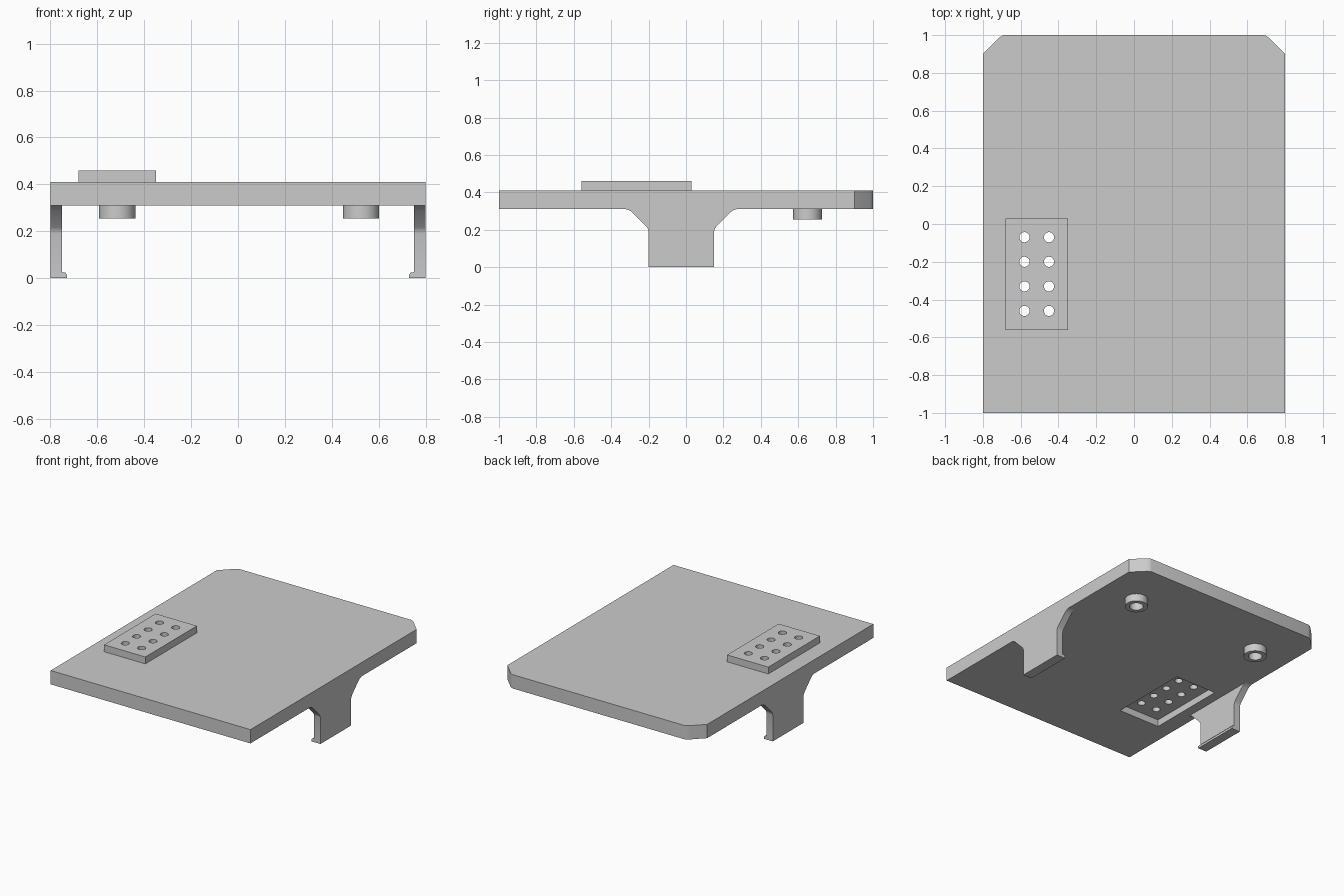
import bpy
import bmesh
import math
from mathutils import Matrix, Vector

if "Cube" in bpy.data.objects:
    bpy.data.objects.remove(bpy.data.objects["Cube"], do_unlink=True)

grey = bpy.data.materials.new("plain_grey")
grey.use_nodes = True
GREY = (0.6, 0.6, 0.6, 1)
grey.diffuse_color = GREY
grey.node_tree.nodes["Principled BSDF"].inputs["Base Color"].default_value = GREY


def rect(x0, x1, y0, y1):
    return [(x0, y0), (x1, y0), (x1, y1), (x0, y1)]


def circle(cx, cy, r, n=32):
    steps = [math.tau * i / n for i in range(n)]
    return [(cx + r * math.cos(a), cy + r * math.sin(a)) for a in steps]


def extrusion(name, loops, low, high, axes="xyz"):
    """Extrude an outline with holes from low to high along the third axis."""
    curve = bpy.data.curves.new(name, "CURVE")
    curve.dimensions = "2D"
    curve.fill_mode = "BOTH"
    curve.extrude = (high - low) / 2
    for loop in loops:
        spline = curve.splines.new("POLY")
        spline.points.add(len(loop) - 1)
        for point, (u, v) in zip(spline.points, loop):
            point.co = (u, v, 0, 1)
        spline.use_cyclic_u = True
    helper = bpy.data.objects.new(name + "_outline", curve)
    bpy.context.collection.objects.link(helper)
    bpy.context.view_layer.update()
    deps = bpy.context.evaluated_depsgraph_get()
    mesh = bpy.data.meshes.new_from_object(helper.evaluated_get(deps))
    bpy.data.objects.remove(helper, do_unlink=True)
    bpy.data.curves.remove(curve)

    # Weld the caps to the sides and turn the profile into place
    bm = bmesh.new()
    bm.from_mesh(mesh)
    bmesh.ops.remove_doubles(bm, verts=bm.verts, dist=0.0001)
    middle = (low + high) / 2
    for v in bm.verts:
        local = (v.co.x, v.co.y, v.co.z + middle)
        v.co = Vector([local[axes.index(a)] for a in "xyz"])
    bmesh.ops.recalc_face_normals(bm, faces=bm.faces)
    bm.to_mesh(mesh)
    bm.free()
    mesh.materials.clear()
    mesh.materials.append(grey)
    obj = bpy.data.objects.new(name, mesh)
    bpy.context.collection.objects.link(obj)
    bpy.ops.object.select_all(action="DESELECT")
    obj.select_set(True)
    bpy.context.view_layer.objects.active = obj
    bpy.ops.object.shade_smooth_by_angle(angle=math.radians(30))
    return obj


# Top plate: clipped back corners and an opening for the connector block
footprint = rect(-0.68, -0.35, -0.56, 0.03)
half = [(0.8, -1), (0.8, 0.9), (0.715, 0.985), (0.7, 0.996), (0.685, 1)]
outline = half + [(-x, y) for x, y in reversed(half)]
extrusion("plate", [outline, footprint], 0.31, 0.41)

# Connector block with two rows of through holes, raised in its opening
holes = [circle(x, -0.07 - 0.13 * i, 0.027) for x in (-0.58, -0.45) for i in range(4)]
extrusion("connector_block", [footprint] + holes, 0.36, 0.46)

# Side legs flare into the plate; each has a small inward hook at its foot
flare = [(0, 0), (0, 0.19), (0.004, 0.205), (0.012, 0.217),
         (0.085, 0.291), (0.1, 0.303), (0.12, 0.31)]
leg = [(0.15 + w, z) for w, z in flare] + [(-0.2 - w, z) for w, z in reversed(flare)]
hook = [(0.75, 0), (0.73, 0), (0.73, 0.016), (0.737, 0.024), (0.75, 0.026)]
for side, name in ((1, "left"), (-1, "right")):
    low, high = sorted((0.75 * side, 0.8 * side))
    extrusion(name + "_leg", [leg], low, high, "yzx")
    extrusion(name + "_hook", [[(x * side, z) for x, z in hook]], -0.2, 0.15, "xzy")

# Hollow round bosses under the back of the plate
for x, name in ((0.525, "left_boss"), (-0.515, "right_boss")):
    extrusion(name, [circle(x, 0.65, 0.077, 48), circle(x, 0.65, 0.046, 48)], 0.255, 0.31)
